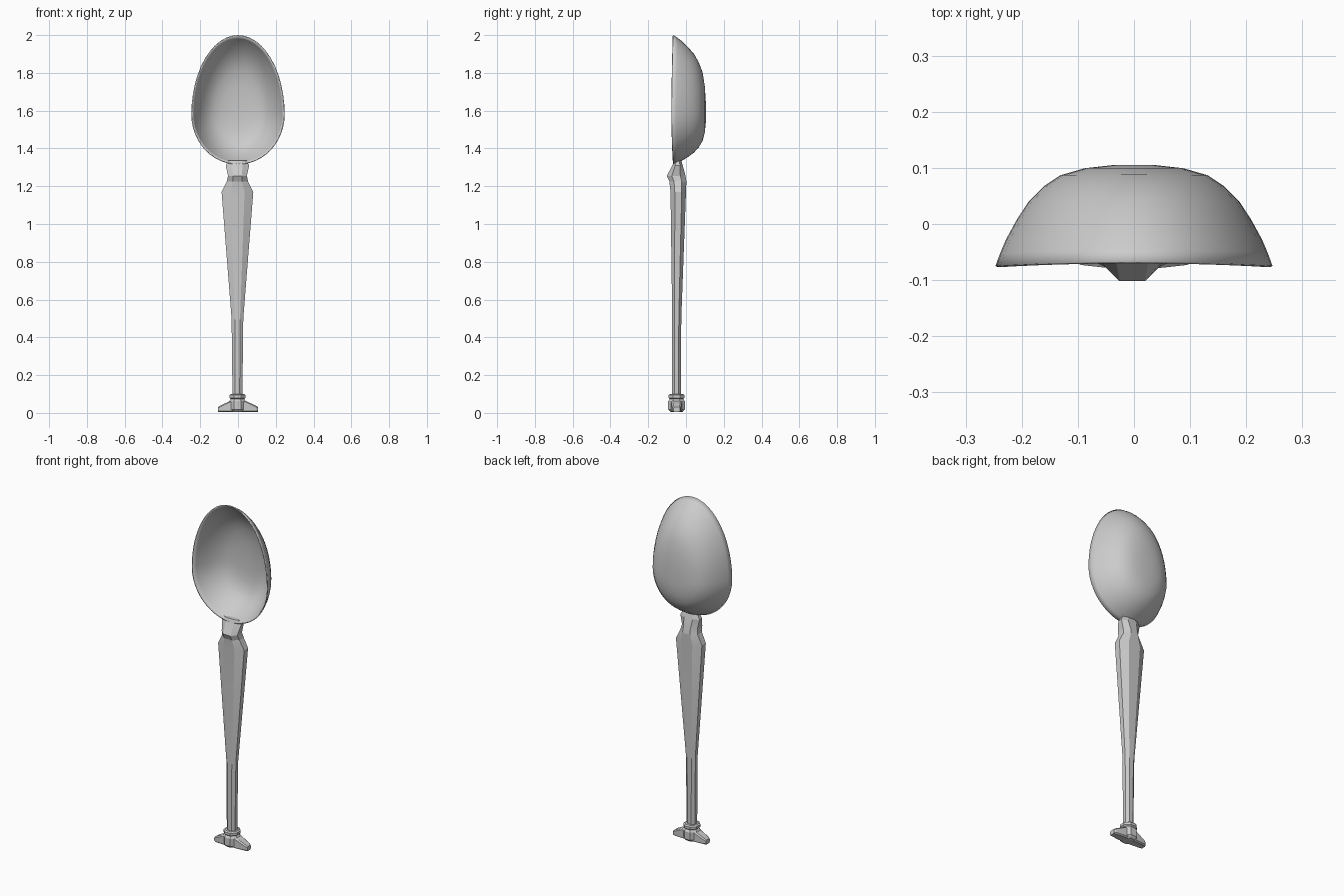
import bpy, bmesh
from math import sin, cos, pi, radians

cube = bpy.data.objects.get("Cube")
if cube:
    bpy.data.objects.remove(cube)

metal = bpy.data.materials.new("grey metal")
metal.use_nodes = True
GREY = (0.6, 0.6, 0.6, 1)
metal.diffuse_color = GREY
metal.node_tree.nodes["Principled BSDF"].inputs["Base Color"].default_value = GREY


def loft(name, rings, angle, cap_start=True, cap_end=True):
    """Skin a list of equal-length point rings into one object."""
    bm = bmesh.new()
    loops = [[bm.verts.new(p) for p in ring] for ring in rings]
    n = len(loops[0])
    for a, b in zip(loops, loops[1:]):
        for i in range(n):
            j = (i + 1) % n
            bm.faces.new((a[i], a[j], b[j], b[i]))
    if cap_start:
        bm.faces.new(loops[0][::-1])
    if cap_end:
        bm.faces.new(loops[-1])
    bmesh.ops.recalc_face_normals(bm, faces=bm.faces)
    mesh = bpy.data.meshes.new(name)
    bm.to_mesh(mesh)
    bm.free()
    mesh.materials.append(metal)
    obj = bpy.data.objects.new(name, mesh)
    bpy.context.collection.objects.link(obj)
    bpy.ops.object.select_all(action='DESELECT')
    obj.select_set(True)
    bpy.context.view_layer.objects.active = obj
    bpy.ops.object.shade_smooth_by_angle(angle=radians(angle))
    return obj


def octagon(z, half_width, front, back, flat=0.45, x=-0.003):
    """Horizontal eight-sided section with chamfered corners."""
    mid, depth = (front + back) / 2, (back - front) / 2
    corners = [(flat, -1), (1, -flat), (1, flat), (flat, 1),
               (-flat, 1), (-1, flat), (-1, -flat), (-flat, -1)]
    return [(x + half_width * u, mid + depth * v, z) for u, v in corners]


# Bowl: egg-shaped rings shrinking towards the deepest point
RIM_Y, DEPTH, MID_Z, SEGMENTS = -0.075, 0.18, 1.58, 48
bowl_profile = [(1, 0), (0.965, 0.13), (0.925, 0.26), (0.85, 0.45), (0.76, 0.64),
                (0.65, 0.79), (0.53, 0.9), (0.35, 0.97), (0.15, 1)]
bowl_rings = []
for r, depth in bowl_profile:
    ring = []
    for i in range(SEGMENTS):
        a = 2 * pi * i / SEGMENTS
        height = 0.42 if sin(a) > 0 else 0.265
        dip = 0.008 * sin(a) ** 2 * (1 - depth)
        ring.append((0.247 * r * cos(a), RIM_Y + DEPTH * depth + dip,
                     MID_Z + height * r * sin(a)))
    bowl_rings.append(ring)
bowl = loft("bowl", bowl_rings, 60, cap_start=False)
shell = bowl.modifiers.new("thickness", 'SOLIDIFY')
shell.thickness = 0.006
shell.offset = -1

# Handle: tapering faceted shaft, pinched at the neck
handle_sections = [
    (0.08, 0.026, -0.075, -0.027), (0.5, 0.031, -0.073, -0.025),
    (1.17, 0.084, -0.082, 0), (1.225, 0.056, -0.088, 0.002),
]
loft("handle", [octagon(*s) for s in handle_sections], 20)
neck_sections = [
    (1.225, 0.056, -0.088, 0.002), (1.255, 0.05, -0.102, -0.003),
    (1.31, 0.062, -0.072, -0.017), (1.335, 0.05, -0.062, -0.025),
]
loft("neck", [octagon(*s) for s in neck_sections], 20)

# Collar ring where the shaft meets the end piece
collar = [(0.072, 0.034), (0.08, 0.043), (0.094, 0.043), (0.1, 0.036)]
loft("collar", [octagon(z, r, -0.05 - r, -0.05 + r, 0.414) for z, r in collar], 20)

# End piece: faceted boss with a flat wing on each side
boss = [(0.005, 0.032), (0.018, 0.044), (0.062, 0.044), (0.075, 0.035)]
loft("end_boss", [octagon(z, r, -0.05 - r, -0.05 + r, 0.414) for z, r in boss], 20)


def wing_section(x, top, half_depth):
    bottom, bevel = 0.004, 0.006
    outline = [(-1, bottom + bevel), (-1, top - bevel), (-0.7, top),
               (0.7, top), (1, top - bevel), (1, bottom + bevel),
               (0.7, bottom), (-0.7, bottom)]
    return [(x, -0.05 + half_depth * u, z) for u, z in outline]


for side, label in ((1, "left"), (-1, "right")):
    stations = [(0, 0.068, 0.03), (0.04, 0.064, 0.029), (0.095, 0.038, 0.023),
                (0.107, 0.03, 0.017)]
    loft(label + "_wing", [wing_section(side * x, t, d) for x, t, d in stations], 20)
